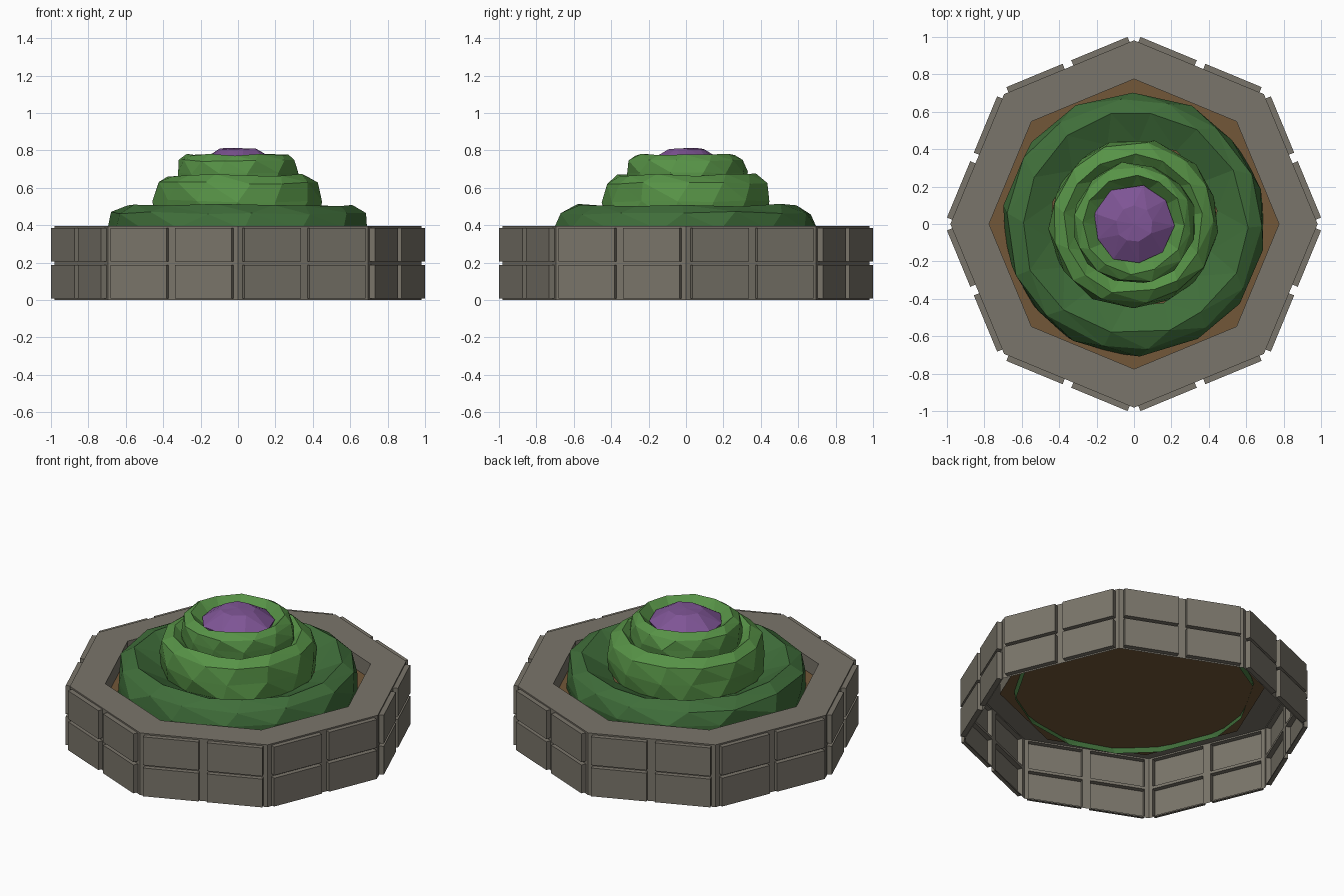
import bpy, bmesh, math, random
from mathutils import Vector

if "Cube" in bpy.data.objects:
    bpy.data.objects.remove(bpy.data.objects["Cube"])

random.seed(7)


def mat(name, rgb):
    m = bpy.data.materials.new(name)
    m.diffuse_color = (*rgb, 1)
    m.use_nodes = True
    m.node_tree.nodes["Principled BSDF"].inputs["Base Color"].default_value = m.diffuse_color
    return m


STONE = mat("grey stone", (0.195, 0.178, 0.145))
SOIL = mat("brown soil", (0.17, 0.095, 0.04))
DARK = mat("dark green", (0.05, 0.155, 0.042))
LIGHT = mat("light green", (0.095, 0.29, 0.062))
PURPLE = mat("purple", (0.21, 0.09, 0.30))


def finish(name, bm, material):
    bmesh.ops.remove_doubles(bm, verts=bm.verts, dist=0.0005)
    bmesh.ops.recalc_face_normals(bm, faces=bm.faces)
    me = bpy.data.meshes.new(name)
    bm.to_mesh(me)
    bm.free()
    me.materials.append(material)
    ob = bpy.data.objects.new(name, me)
    bpy.context.collection.objects.link(ob)
    return ob


def oct_pt(k, r, z):
    a = k * math.pi / 4
    return Vector((r * math.cos(a), r * math.sin(a), z))


# Octagonal planter: outer shell with raised bricks, flat rim, short inner lip
R_OUT, R_IN, TOP, SOIL_Z = 0.982, 0.775, 0.395, 0.30
GAP_H, GAP_V, DEPTH = 0.025, 0.009, 0.03
bm = bmesh.new()


def face(pts):
    bm.faces.new([bm.verts.new(p) for p in pts])


for k in range(8):
    a, b = oct_pt(k, R_OUT, 0), oct_pt(k + 1, R_OUT, 0)
    along = (b - a).normalized()
    out = (a + b).normalized() * DEPTH
    up = Vector((0, 0, 1))
    half, rowh = (b - a).length / 2, TOP / 2
    for col in range(2):
        for row in range(2):
            o = a + along * half * col + up * rowh * row

            def rect(gh, gv, push):
                return [o + along * x + up * z + push for x, z in
                        ((gh, gv), (half - gh, gv), (half - gh, rowh - gv), (gh, rowh - gv))]
            rings = [rect(0, 0, out * 0), rect(GAP_H, GAP_V, out * 0), rect(GAP_H, GAP_V, out)]
            for p, q in zip(rings, rings[1:]):
                for i in range(4):
                    j = (i + 1) % 4
                    face((p[i], p[j], q[j], q[i]))
            face(rings[2])
    mid = (oct_pt(k, R_OUT, TOP) + oct_pt(k + 1, R_OUT, TOP)) / 2
    i0, i1 = oct_pt(k, R_IN, TOP), oct_pt(k + 1, R_IN, TOP)
    face((oct_pt(k, R_OUT, TOP), mid, oct_pt(k + 1, R_OUT, TOP), i1, i0))
    face((i0, i1, oct_pt(k + 1, R_IN, SOIL_Z), oct_pt(k, R_IN, SOIL_Z)))
finish("stone_planter", bm, STONE)

# Soil sheet
bm = bmesh.new()
face([oct_pt(k, R_IN, SOIL_Z) for k in range(8)])
finish("soil", bm, SOIL)


# Faceted, slightly irregular leaf rings turned from a profile
def foliage(name, profile, sides, jit, material, close=False):
    global bm
    bm = bmesh.new()
    turn = random.random()
    rows = []
    for n, (r, z) in enumerate(profile):
        row = []
        for i in range(sides):
            t = 2 * math.pi * (i + turn + 0.25 * n + random.uniform(-.15, .15)) / sides
            rr = r + random.uniform(-jit, jit)
            zz = z + (random.uniform(-jit, jit) * 0.7 if n else 0)
            row.append(bm.verts.new((rr * math.cos(t), rr * math.sin(t), zz)))
        rows.append(row)
    for p, q in zip(rows, rows[1:]):
        for i in range(sides):
            j = (i + 1) % sides
            bm.faces.new((p[i], p[j], q[i]))
            bm.faces.new((p[j], q[j], q[i]))
    if close:
        c = bm.verts.new((0, 0, profile[-1][1] + 0.004))
        for i in range(sides):
            bm.faces.new((rows[-1][i], rows[-1][(i + 1) % sides], c))
    finish(name, bm, material)


foliage("lower_leaves", [(.69, .265), (.70, .38), (.68, .465), (.60, .508), (.44, .43)],
        14, .012, DARK)
foliage("middle_leaves", [(.44, .42), (.45, .53), (.435, .625), (.375, .668), (.28, .59)],
        13, .011, LIGHT)
foliage("upper_leaves", [(.32, .58), (.328, .68), (.315, .745), (.27, .778), (.18, .70)],
        12, .010, LIGHT)
foliage("flower_heart", [(.19, .68), (.215, .735), (.10, .808)], 9, .006, PURPLE, True)
